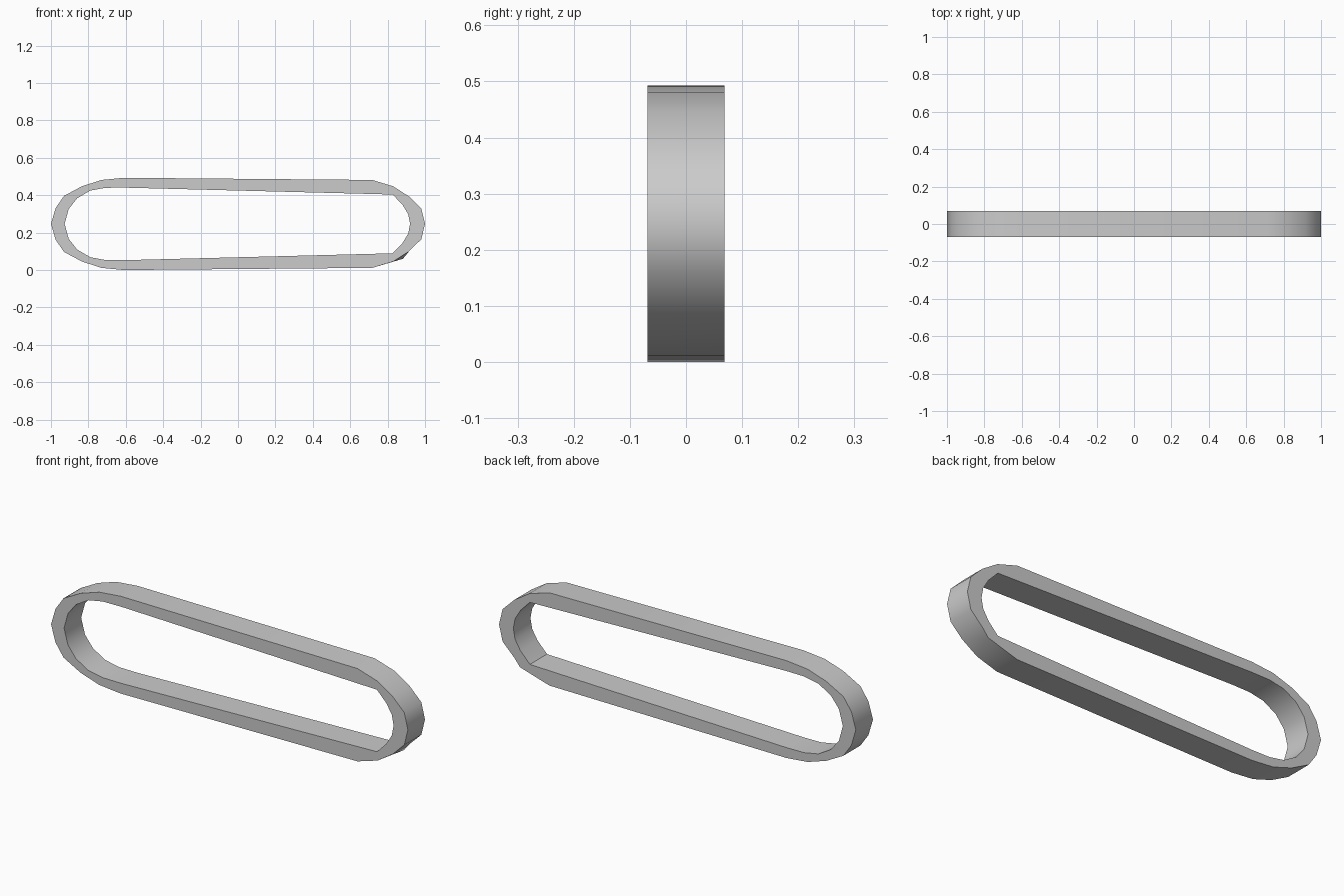
import bpy, bmesh

if "Cube" in bpy.data.objects:
    bpy.data.objects.remove(bpy.data.objects["Cube"])

MID = 0.2465     # height of the loop's centre line
HALF = 0.0685    # half depth

# Upper half of each outline, left tip to right tip: (x, height above centre line)
outer = [(-1, 0), (-0.975, 0.085), (-0.93, 0.15), (-0.835, 0.201), (-0.73, 0.235),
         (-0.61, 0.2465), (0.718, 0.235), (0.83, 0.201), (0.915, 0.146), (0.98, 0.082), (1, 0)]
inner = [(-0.927, 0), (-0.905, 0.08), (-0.86, 0.137), (-0.79, 0.178), (-0.71, 0.193),
         (-0.61, 0.194), (0.718, 0.160), (0.827, 0.157), (0.88, 0.102), (0.91, 0.052), (0.92, 0)]


def full_loop(half):
    """Mirror the upper half below the centre line."""
    return half + [(x, -z) for x, z in reversed(half[1:-1])]


bm = bmesh.new()


def ring(points, y):
    return [bm.verts.new((x, y, MID + z)) for x, z in points]


# Four rings: outer/inner at front and back
out_pts, in_pts = full_loop(outer), full_loop(inner)
out_f, out_b = ring(out_pts, -HALF), ring(out_pts, HALF)
in_f, in_b = ring(in_pts, -HALF), ring(in_pts, HALF)

# The back lower right corner bulges out slightly
out_b[13].co.x, out_b[13].co.z = 0.882, 0.06

# Skin the rings into a closed band
rings = [out_f, out_b, in_b, in_f]
n = len(out_pts)
for k in range(4):
    a, b = rings[k], rings[(k + 1) % 4]
    for i in range(n):
        j = (i + 1) % n
        bm.faces.new((a[i], a[j], b[j], b[i]))
bmesh.ops.recalc_face_normals(bm, faces=bm.faces[:])

mesh = bpy.data.meshes.new("link_band")
bm.to_mesh(mesh)
bm.free()
band = bpy.data.objects.new("link_band", mesh)
bpy.context.collection.objects.link(band)

# Smooth rounded ends, crisp rims
bpy.context.view_layer.objects.active = band
band.select_set(True)
bpy.ops.object.shade_smooth_by_angle(angle=0.7)
